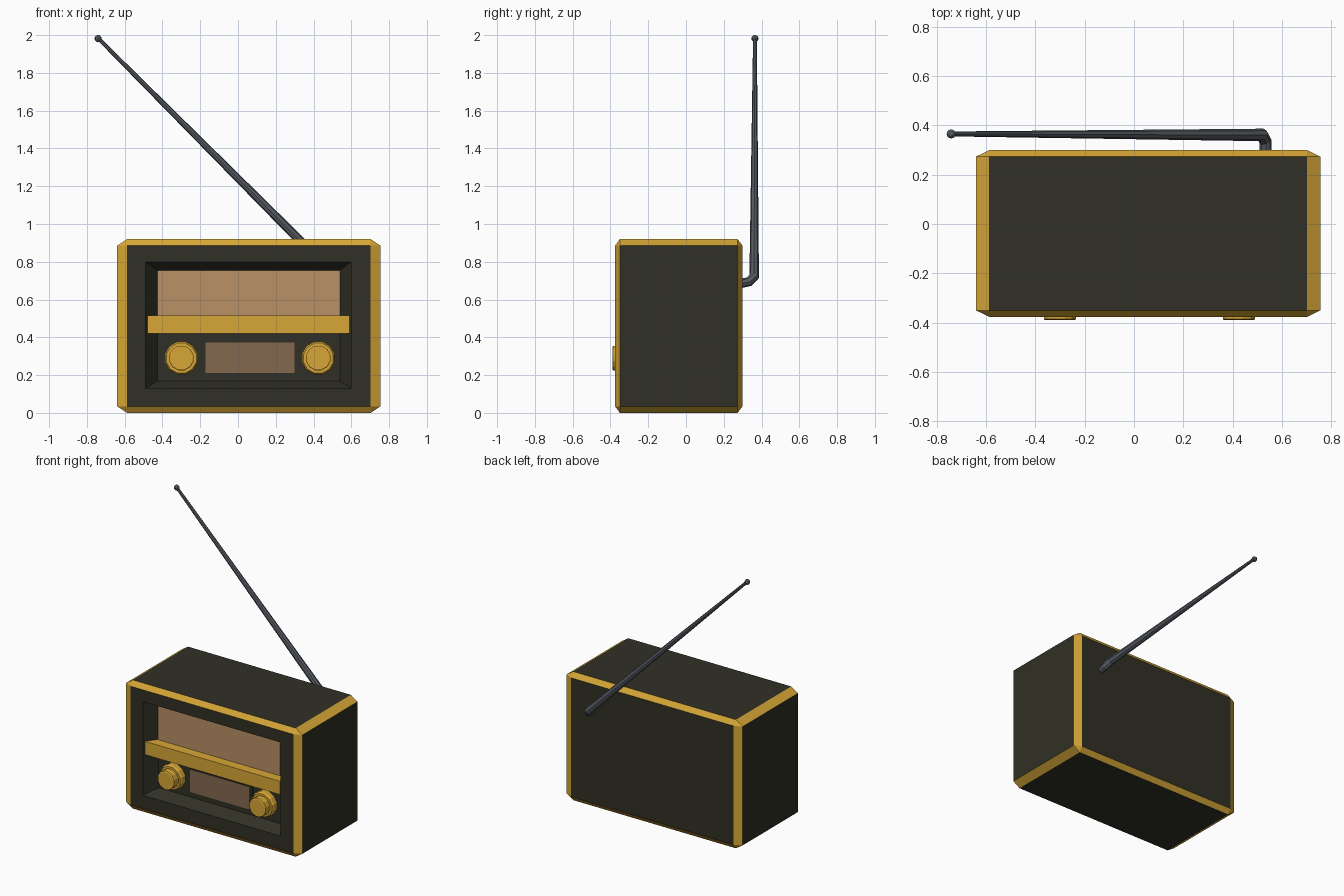
import bpy, bmesh, math
from mathutils import Vector, Matrix

if "Cube" in bpy.data.objects:
    bpy.data.objects.remove(bpy.data.objects["Cube"])


def material(name, rgb):
    m = bpy.data.materials.new(name)
    m.diffuse_color = (*rgb, 1)
    m.use_nodes = True
    m.node_tree.nodes["Principled BSDF"].inputs["Base Color"].default_value = m.diffuse_color
    return m


DARK = material("dark olive", (0.030, 0.030, 0.019))
GOLD = material("gold", (0.68, 0.39, 0.038))
TAN = material("speaker tan", (0.485, 0.283, 0.133))
BROWN = material("dial brown", (0.231, 0.138, 0.080))
GREY = material("antenna grey", (0.091, 0.102, 0.122))


def finish(bm, name, *mats):
    me = bpy.data.meshes.new(name)
    bm.normal_update()
    bm.to_mesh(me)
    bm.free()
    ob = bpy.data.objects.new(name, me)
    for m in mats:
        me.materials.append(m)
    bpy.context.collection.objects.link(ob)
    return ob


def box(name, lo, hi, mat):
    lo, hi = Vector(lo), Vector(hi)
    bm = bmesh.new()
    bmesh.ops.create_cube(bm, size=1)
    bmesh.ops.scale(bm, vec=hi - lo, verts=bm.verts)
    bmesh.ops.translate(bm, vec=(lo + hi) / 2, verts=bm.verts)
    return finish(bm, name, mat)


# Case: chamfered box with gold chamfers and a sloped recess in the front
bm = bmesh.new()
bmesh.ops.create_cube(bm, size=1)
bmesh.ops.bevel(bm, geom=bm.edges[:], offset=0.038, segments=1,
                affect='EDGES', profile=0.5)
bm.normal_update()
for f in bm.faces:
    f.material_index = 0 if max(abs(c) for c in f.normal) > 0.99 else 1
front = min(bm.faces, key=lambda f: f.calc_center_median().y)
bmesh.ops.scale(bm, vec=(1.395, 0.675, 0.92), verts=bm.verts)
bmesh.ops.translate(bm, vec=(0.0575, -0.0385, 0.46), verts=bm.verts)
FRONT, BACK = -0.376, -0.290
for x0, x1, z0, z1, y in ((-0.49, 0.60, 0.13, 0.80, FRONT),
                          (-0.425, 0.54, 0.17, 0.755, BACK)):
    bmesh.ops.inset_region(bm, faces=[front], thickness=0.02)
    mid = front.calc_center_median()
    for v in front.verts:
        v.co = (x1 if v.co.x > mid.x else x0, y, z1 if v.co.z > mid.z else z0)
finish(bm, "radio_case", DARK, GOLD)

# Front panel parts
box("speaker_panel", (-0.425, BACK - 0.006, 0.46), (0.54, BACK + 0.002, 0.755), TAN)
box("cross_bar", (-0.48, -0.366, 0.42), (0.59, BACK, 0.515), GOLD)
box("dial_frame", (-0.19, BACK - 0.005, 0.195), (0.32, BACK + 0.002, 0.375), DARK)
box("dial_plate", (-0.172, BACK - 0.009, 0.21), (0.30, BACK, 0.372), BROWN)

# Knobs: wide ring with a narrower cap, one profile turned around y
for side, x in (("left", -0.30), ("right", 0.425)):
    bm = bmesh.new()
    profile = [(0.09, BACK), (0.09, -0.325), (0.082, -0.338),
               (0.067, -0.338), (0.067, -0.386), (0.061, -0.390)]
    n, rings = 12, []
    for r, y in profile:
        rings.append([bm.verts.new((x + r * math.cos(a), y, 0.29 + r * math.sin(a)))
                      for a in (math.tau * (i + 0.5) / n for i in range(n))])
    for a, b in zip(rings, rings[1:]):
        for i in range(n):
            j = (i + 1) % n
            bm.faces.new((a[i], a[j], b[j], b[i]))
    bm.faces.new(rings[-1])
    bmesh.ops.recalc_face_normals(bm, faces=bm.faces[:])
    finish(bm, side + "_knob", GOLD)

# Antenna: bent, tapering tube from the back of the case
path = [((0.533, 0.28, 0.683), 0.025), ((0.533, 0.335, 0.695), 0.025),
        ((0.518, 0.361, 0.722), 0.027), ((-0.74, 0.365, 1.983), 0.010)]
bm = bmesh.new()
n, rings = 8, []
pts = [Vector(p) for p, r in path]
for k, (p, r) in enumerate(path):
    d_in = (pts[k] - pts[max(k - 1, 0)]).normalized()
    d_out = (pts[min(k + 1, len(pts) - 1)] - pts[k]).normalized()
    t = (d_in + d_out).normalized()
    u = t.cross(Vector((1, 0, 1))).normalized()
    w = t.cross(u)
    rings.append([bm.verts.new(pts[k] + r * (u * math.cos(math.tau * i / n)
                                             + w * math.sin(math.tau * i / n)))
                  for i in range(n)])
for a, b in zip(rings, rings[1:]):
    for i in range(n):
        j = (i + 1) % n
        bm.faces.new((a[i], a[j], b[j], b[i]))
bm.faces.new(rings[0])
bm.faces.new(rings[-1])
bmesh.ops.recalc_face_normals(bm, faces=bm.faces[:])
finish(bm, "antenna", GREY)

# Antenna tip ball
bm = bmesh.new()
bmesh.ops.create_uvsphere(bm, u_segments=8, v_segments=6, radius=0.019,
                          matrix=Matrix.Translation((-0.741, 0.365, 1.982)))
finish(bm, "antenna_tip", GREY)
